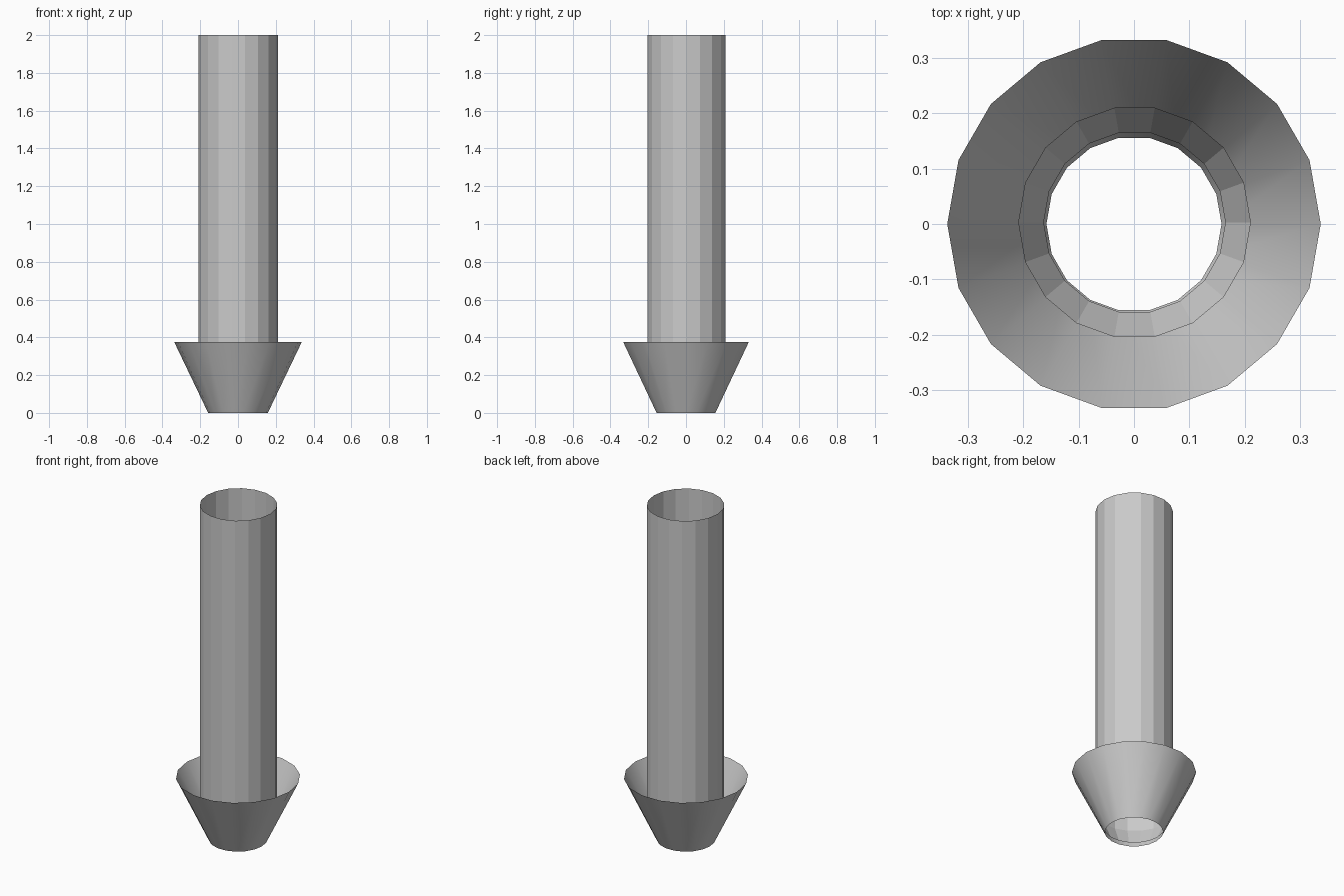
import bpy, bmesh, math

if "Cube" in bpy.data.objects:
    bpy.data.objects.remove(bpy.data.objects["Cube"])

SIDES = 18


def open_lathe(name, profile, smooth=False, centre=(0, 0)):
    """Revolve (radius, z) points into an uncapped thin shell."""
    bm = bmesh.new()
    rings = []
    for r, z in profile:
        rings.append([bm.verts.new((r * math.cos(math.tau * i / SIDES),
                                    r * math.sin(math.tau * i / SIDES), z))
                      for i in range(SIDES)])
    for low, high in zip(rings, rings[1:]):
        for i in range(SIDES):
            j = (i + 1) % SIDES
            face = bm.faces.new((low[i], low[j], high[j], high[i]))
            face.smooth = smooth
    mesh = bpy.data.meshes.new(name)
    bm.to_mesh(mesh)
    bm.free()
    obj = bpy.data.objects.new(name, mesh)
    obj.location = (centre[0], centre[1], 0)
    bpy.context.collection.objects.link(obj)
    return obj


# Flared cup around the foot of the tube
open_lathe("flared_cup", [(0.158, 0.0), (0.337, 0.374)], smooth=True)

# Faceted tube, its lower end narrowing inside the cup
open_lathe("tube", [(0.164, 0.025), (0.21, 0.125), (0.21, 2.0)],
           centre=(0.001, 0.003))
